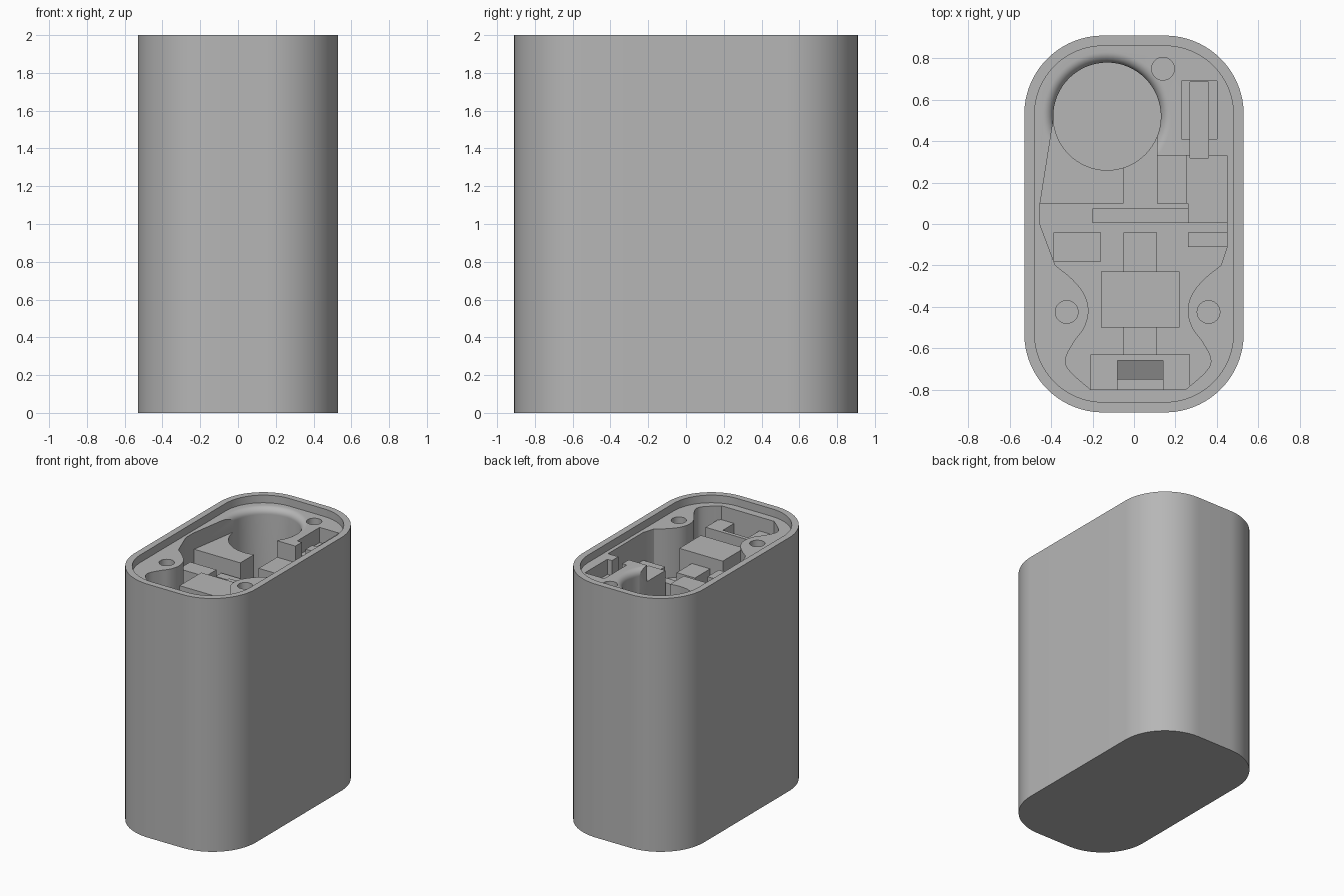
import bpy, bmesh, math
from mathutils import Vector

cube = bpy.data.objects.get("Cube")
if cube:
    bpy.data.objects.remove(cube, do_unlink=True)

grey = bpy.data.materials.new("housing_grey")
grey.use_nodes = True
colour = (0.47, 0.47, 0.47, 1)
grey.diffuse_color = colour
grey.node_tree.nodes["Principled BSDF"].inputs["Base Color"].default_value = colour

TOP = 2.0
CLEAR = 1.98      # top of the cutters inside the rim
LEDGE = 1.94      # seat for the lid
FLOOR = 1.55      # floor of the main cavity


def loft(name, rings):
    """Close a stack of matching point rings into a solid."""
    bm = bmesh.new()
    loops = [[bm.verts.new(p) for p in ring] for ring in rings]
    n = len(loops[0])
    for low, high in zip(loops, loops[1:]):
        for i in range(n):
            j = (i + 1) % n
            bm.faces.new((low[i], low[j], high[j], high[i]))
    bm.faces.new(loops[0][::-1])
    bm.faces.new(loops[-1])
    bmesh.ops.recalc_face_normals(bm, faces=bm.faces)
    mesh = bpy.data.meshes.new(name)
    bm.to_mesh(mesh)
    bm.free()
    mesh.materials.append(grey)
    obj = bpy.data.objects.new(name, mesh)
    bpy.context.collection.objects.link(obj)
    return obj


def prism(name, outline, z0, z1):
    return loft(name, [[(x, y, z) for x, y in outline] for z in (z0, z1)])


def box(name, x0, x1, y0, y1, z0, z1):
    return prism(name, [(x0, y0), (x1, y0), (x1, y1), (x0, y1)], z0, z1)


def circle(cx, cy, r, n=64):
    return [(cx + r * math.cos(math.tau * i / n), cy + r * math.sin(math.tau * i / n))
            for i in range(n)]


def rounded(hx, hy, r, n=24):
    pts = []
    for k, (sx, sy) in enumerate(((1, 1), (-1, 1), (-1, -1), (1, -1))):
        for i in range(n + 1):
            a = math.pi / 2 * (k + i / n)
            pts.append((sx * (hx - r) + r * math.cos(a), sy * (hy - r) + r * math.sin(a)))
    return pts


def smooth_path(points, steps=6):
    """Catmull-Rom curve through the points."""
    p = [Vector(q) for q in points]
    p = [2 * p[0] - p[1]] + p + [2 * p[-1] - p[-2]]
    out = []
    for a, b, c, d in zip(p, p[1:], p[2:], p[3:]):
        for i in range(steps):
            t = i / steps
            out.append(tuple(0.5 * (2 * b + (c - a) * t + (2 * a - 5 * b + 4 * c - d) * t ** 2
                                    + (3 * b - a - 3 * c + d) * t ** 3)))
    return out + [tuple(points[-1])]


def cut(body, cutter):
    cutter.hide_render = True
    mod = body.modifiers.new("cut", 'BOOLEAN')
    mod.operation = 'DIFFERENCE'
    mod.solver = 'EXACT'
    mod.object = cutter
    bpy.context.view_layer.objects.active = body
    bpy.ops.object.modifier_apply(modifier=mod.name)
    bpy.data.objects.remove(cutter, do_unlink=True)


# Outer housing with the stepped lid seat
housing = prism("housing", rounded(0.53, 0.91, 0.38), 0, TOP)
cut(housing, prism("lid_seat_cutter", rounded(0.48, 0.86, 0.33), LEDGE, TOP + 0.1))

# Main cavity, waisted around the two front screw bosses
waist = smooth_path([(-.38, -.2), (-.30, -.265), (-.24, -.34), (-.22, -.42), (-.24, -.5),
                     (-.29, -.57), (-.33, -.65), (-.31, -.71), (-.21, -.8)])
mirrored = [(0.04 - x, y) for x, y in reversed(waist)]
outline = ([(-.455, .1), (-.455, 0)] + waist + mirrored + [(.45, -.11), (.45, .1)])
cut(housing, prism("cavity_cutter", outline, FLOOR, CLEAR))

# Shelves and channels behind the main cavity
cut(housing, prism("left_shelf_cutter",
                   [(-.455, .09), (-.05, .09), (-.05, .4), (-.39, .5)], 1.81, CLEAR))
cut(housing, box("channel_cutter", -.05, .11, .08, .45, FLOOR, CLEAR))
cut(housing, box("right_shelf_cutter", .10, .26, .09, .33, 1.81, CLEAR))
cut(housing, box("side_bay_cutter", .255, .45, .08, .33, 1.72, CLEAR))
cut(housing, box("switch_recess_cutter", .23, .40, .41, .69, 1.82, CLEAR))
cut(housing, box("switch_slot_cutter", .27, .36, .32, .685, 1.66, CLEAR))

# Round well with a rolled top edge
R, FILLET = 0.26, 0.05
rings = [(R, 0.8)]
for i in range(9):
    a = math.pi / 2 * i / 8
    rings.append((R + FILLET * (1 - math.cos(a)), LEDGE - FILLET * (1 - math.sin(a))))
rings.append((R + FILLET, LEDGE + 0.01))
cut(housing, loft("well_cutter", [[(x, y, z) for x, y in circle(-.13, .52, r)]
                                  for r, z in rings]))

# Screw holes
for x, y in ((.14, .75), (-.325, -.425), (.36, -.425)):
    cut(housing, prism("screw_hole_cutter", circle(x, y, .055, 32), 1.6, CLEAR))

# Supports standing on the cavity floor
base = FLOOR - 0.02
parts = [
    box("centre_block", -.16, .22, -.5, -.23, base, 1.83),
    box("rear_rib", -.05, .11, -.24, -.04, base, 1.74),
    box("front_rib", -.05, .11, -.64, -.49, base, 1.74),
    box("cross_plate", -.2, .26, .005, .075, base, 1.70),
    box("left_support", -.39, -.16, -.18, -.04, base, 1.78),
    box("right_support", .26, .45, -.11, -.04, base, 1.72),
    box("right_support_rear", .26, .45, .005, .1, base, 1.72),
    box("front_bracket_bar", -.21, .27, -.66, -.63, base, 1.83),
    box("front_bracket_left", -.21, -.08, -.80, -.66, base, 1.83),
    box("front_bracket_right", .14, .27, -.80, -.66, base, 1.83),
]

# Sloped ramp inside the front bracket
ramp = box("front_ramp", -.08, .14, -.75, -.66, base, 1.80)
for v in ramp.data.vertices:
    if v.co.z > 1.7 and v.co.y < -.7:
        v.co.z -= 0.05
parts.append(ramp)

# Smooth shading on the curved walls, sharp elsewhere
bpy.ops.object.select_all(action='DESELECT')
housing.select_set(True)
bpy.context.view_layer.objects.active = housing
bpy.ops.object.shade_smooth_by_angle(angle=math.radians(30))
